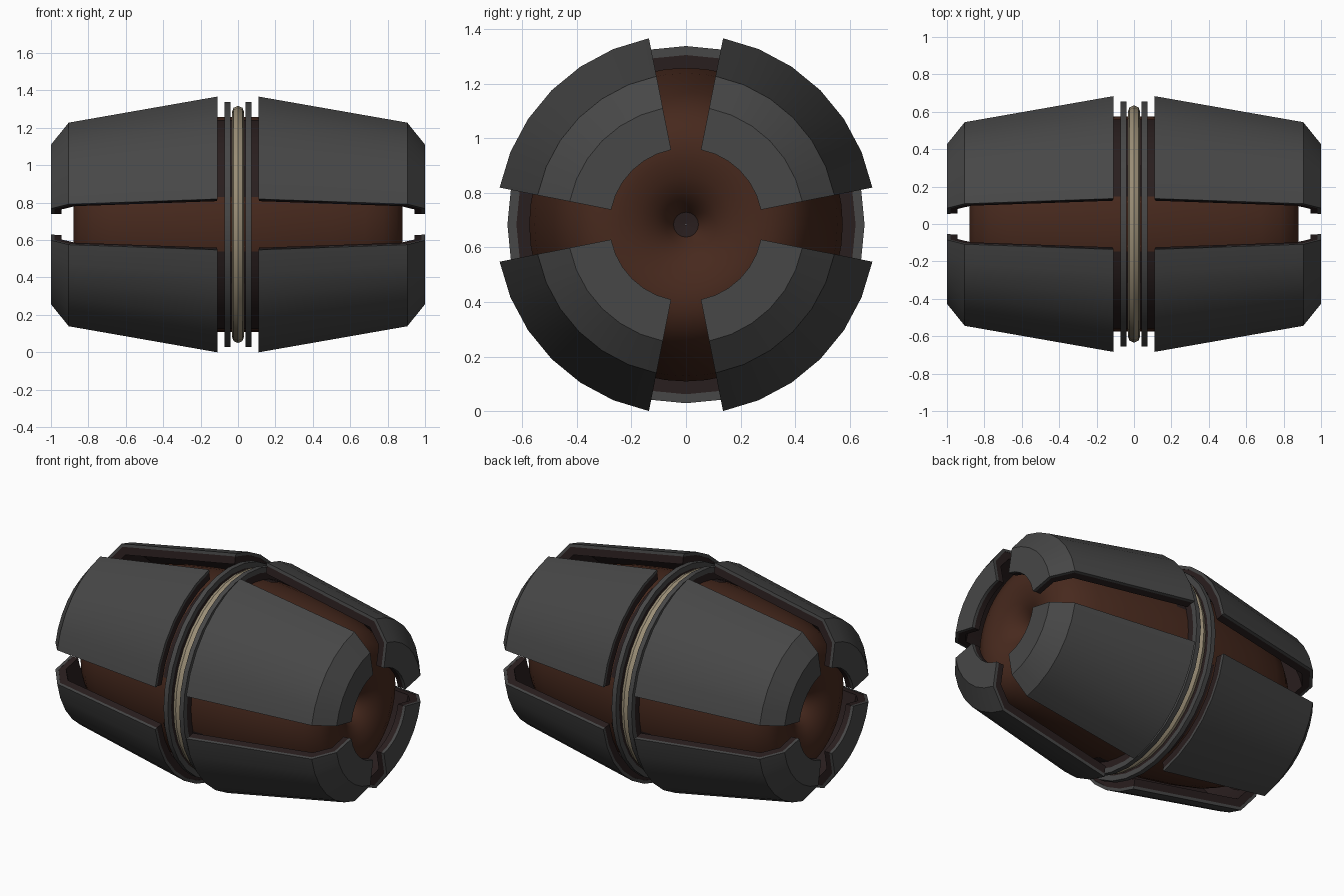
import bpy, bmesh, math

if "Cube" in bpy.data.objects:
    bpy.data.objects.remove(bpy.data.objects["Cube"])

RADIUS = 0.697
GAP = math.radians(11.25)
CZ = RADIUS * math.cos(GAP)      # axis height so the lowest corners touch z = 0


def material(name, rgb):
    m = bpy.data.materials.new(name)
    m.diffuse_color = (*rgb, 1)
    m.use_nodes = True
    m.node_tree.nodes["Principled BSDF"].inputs["Base Color"].default_value = m.diffuse_color
    return m


GREY = material("dark grey", (0.063, 0.063, 0.063))
MAROON = material("dark maroon", (0.022, 0.013, 0.013))
BROWN = material("brown", (0.063, 0.022, 0.0125))
BEIGE = material("beige", (0.33, 0.275, 0.185))


def revolve(name, profile, mat, start=0.0, sweep=2 * math.pi, segs=32, side=1,
            closed=True, angle=30):
    """Turn an (x, radius) profile about the long axis; side=-1 mirrors it."""
    full = sweep > 6.28
    bm = bmesh.new()
    rings = []
    for i in range(segs if full else segs + 1):
        a = start + sweep * i / segs
        rings.append([bm.verts.new((x * side, r * math.cos(a), CZ + r * math.sin(a)))
                      for x, r in profile])
    n = len(profile)
    for i in range(segs):
        p, q = rings[i], rings[(i + 1) % len(rings)]
        for j in range(n if closed else n - 1):
            k = (j + 1) % n
            bm.faces.new((p[j], p[k], q[k], q[j]))
    if closed and not full:
        bm.faces.new(rings[0])
        bm.faces.new(rings[-1])
    bmesh.ops.recalc_face_normals(bm, faces=bm.faces)
    me = bpy.data.meshes.new(name)
    bm.to_mesh(me)
    bm.free()
    me.materials.append(mat)
    ob = bpy.data.objects.new(name, me)
    bpy.context.collection.objects.link(ob)
    bpy.ops.object.select_all(action='DESELECT')
    ob.select_set(True)
    bpy.context.view_layer.objects.active = ob
    bpy.ops.object.shade_smooth_by_angle(angle=math.radians(angle))
    return ob


# Inner body: apple-like barrel with a funnel at each end
half = [(0.1, 0.575), (0.3, 0.555), (0.5, 0.525), (0.68, 0.485), (0.78, 0.445),
        (0.85, 0.385), (0.88, 0.31), (0.877, 0.24), (0.86, 0.175), (0.83, 0.12),
        (0.785, 0.075), (0.73, 0.043)]
revolve("inner_body", [(-x, r) for x, r in reversed(half)] + half, BROWN,
        segs=48, closed=False, angle=60)

# Centre ring
ring = [(0.033 * math.cos(t * math.pi / 4), 0.6 + 0.034 * math.sin(t * math.pi / 4))
        for t in range(8)]
revolve("centre_ring", ring, BEIGE, angle=20)

# Panel cross-sections: thin grey skin over a dark lining
shell = [(0.11, 0.697), (0.905, 0.555), (1.0, 0.435), (1.0, 0.28),
         (0.982, 0.28), (0.982, 0.428), (0.896, 0.538), (0.11, 0.678)]
liner = [(0.112, 0.679), (0.897, 0.539), (0.983, 0.429), (0.983, 0.281),
         (0.945, 0.281), (0.945, 0.405), (0.87, 0.495), (0.112, 0.63)]

for side, label in ((1, "right"), (-1, "left")):
    # Plug at the bottom of the funnel
    revolve(f"end_plug_{label}", [(0.73, 0.001), (0.735, 0.046)], MAROON,
            segs=16, side=side, closed=False)
    # Thin flanges beside the centre ring
    revolve(f"flange_{label}", [(0.041, 0.655), (0.071, 0.655), (0.071, 0.622), (0.041, 0.622)],
            GREY, side=side)
    revolve(f"flange_web_{label}", [(0.043, 0.624), (0.069, 0.624), (0.069, 0.57), (0.043, 0.57)],
            MAROON, side=side)
    # Four armour panels with dark linings and dark collars under their inner ends
    for q in range(4):
        a = q * math.pi / 2
        revolve(f"panel_{label}_{q + 1}", shell, GREY, a + GAP,
                math.pi / 2 - 2 * GAP, 6, side, angle=20)
        inset = math.radians(0.15)
        revolve(f"panel_lining_{label}_{q + 1}", liner, MAROON, a + GAP + inset,
                math.pi / 2 - 2 * (GAP + inset), 6, side, angle=20)
        revolve(f"collar_{label}_{q + 1}", [(0.03, 0.578), (0.14, 0.577)], MAROON,
                a + GAP * 1.3, math.pi / 2 - 2.6 * GAP, 8, side, closed=False)
